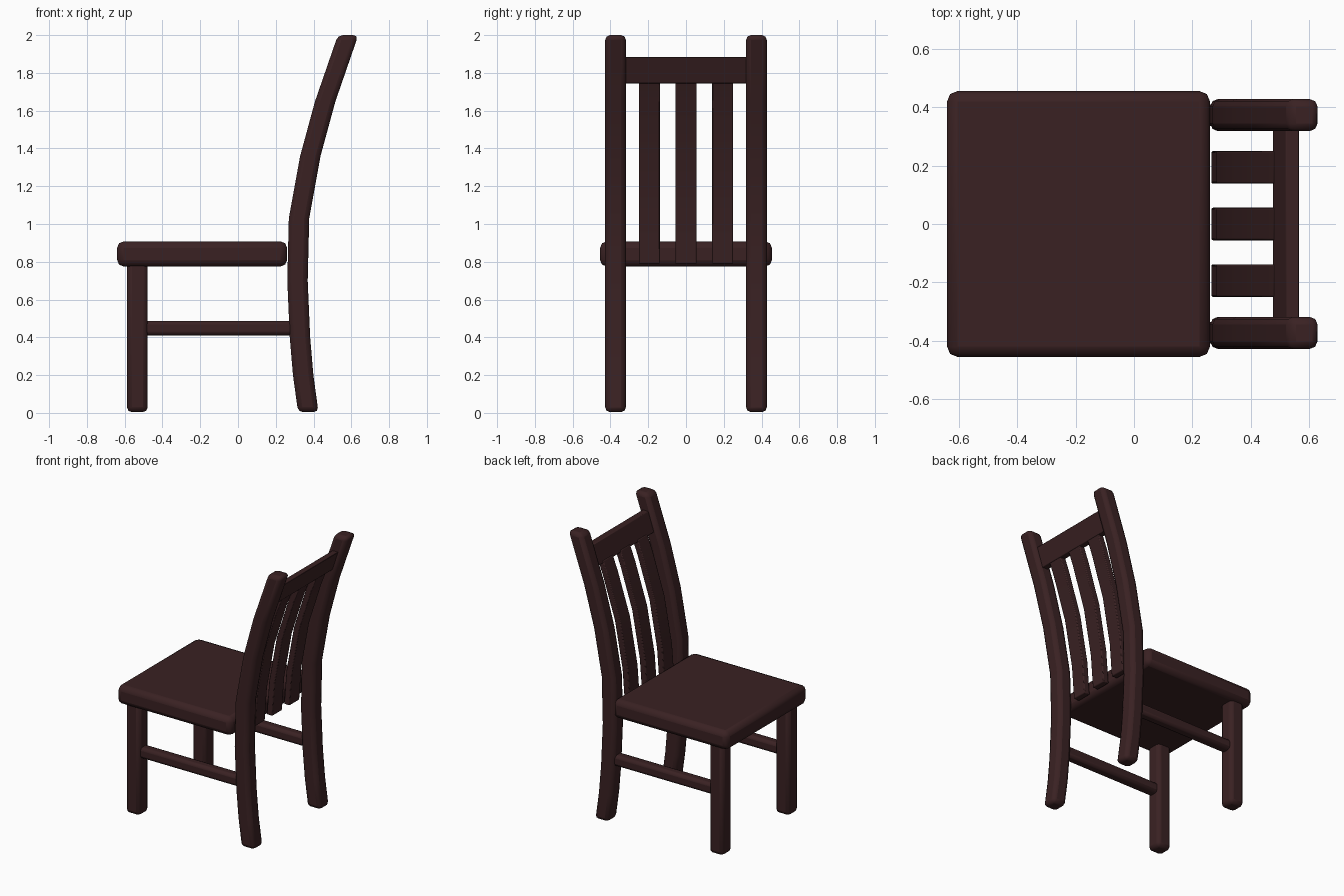
import bpy

if "Cube" in bpy.data.objects:
    bpy.data.objects.remove(bpy.data.objects["Cube"])

# One dark stained wood for the whole chair
wood = bpy.data.materials.new("dark brown wood")
wood.diffuse_color = (0.042, 0.0155, 0.0165, 1)
wood.use_nodes = True
wood.node_tree.nodes["Principled BSDF"].inputs["Base Color"].default_value = wood.diffuse_color


def sweep(name, path, depth, y, width, bevel):
    """Bar rising along (x, z) points, with horizontal depth and y width."""
    verts, faces = [], []
    for x, z in path:
        for dx, dy in ((-1, -1), (1, -1), (1, 1), (-1, 1)):
            verts.append((x + dx * depth / 2, y + dy * width / 2, z))
    for i in range(len(path) - 1):
        for k in range(4):
            a, b = 4 * i + k, 4 * i + (k + 1) % 4
            faces.append((a, b, b + 4, a + 4))
    n = len(verts)
    faces += [(3, 2, 1, 0), (n - 4, n - 3, n - 2, n - 1)]
    mesh = bpy.data.meshes.new(name)
    mesh.from_pydata(verts, [], faces)
    mesh.materials.append(wood)
    obj = bpy.data.objects.new(name, mesh)
    bpy.context.collection.objects.link(obj)
    mod = obj.modifiers.new("rounded edges", 'BEVEL')
    mod.width, mod.segments = bevel, 2
    mod.limit_method, mod.angle_limit = 'ANGLE', 0.7
    bpy.ops.object.select_all(action='DESELECT')
    obj.select_set(True)
    bpy.context.view_layer.objects.active = obj
    bpy.ops.object.shade_smooth_by_angle(angle=0.7)
    return obj


def box(name, x0, x1, y0, y1, z0, z1, bevel):
    return sweep(name, [((x0 + x1) / 2, z0), ((x0 + x1) / 2, z1)],
                 x1 - x0, (y0 + y1) / 2, y1 - y0, bevel)


# Seat slab
box("seat", -0.64, 0.26, -0.455, 0.455, 0.775, 0.908, 0.035)

# Legs and side stretchers, one set on each side
post_path = [(0.372, 0.004), (0.345, 0.2), (0.328, 0.4), (0.315, 0.7),
             (0.323, 1.03), (0.383, 1.36), (0.462, 1.65), (0.583, 2.0)]
for side, y in (("right", -0.373), ("left", 0.373)):
    box("front_leg_" + side, -0.588, -0.478, y - 0.055, y + 0.055, 0.004, 0.80, 0.026)
    sweep("back_post_" + side, post_path, 0.108, y, 0.11, 0.026)
    box("side_stretcher_" + side, -0.50, 0.30, y - 0.037, y + 0.037, 0.41, 0.487, 0.02)

# Top rail, leaning with the posts
sweep("top_rail", [(0.498, 1.745), (0.543, 1.883)], 0.045, 0, 0.66, 0.004)

# Three curved back slats
slat_path = [(0.287, 0.79), (0.305, 1.03), (0.365, 1.36), (0.458, 1.65), (0.50, 1.76)]
for i in range(3):
    sweep("back_slat_%d" % (i + 1), slat_path, 0.045, (i - 1) * 0.194, 0.112, 0.006)
